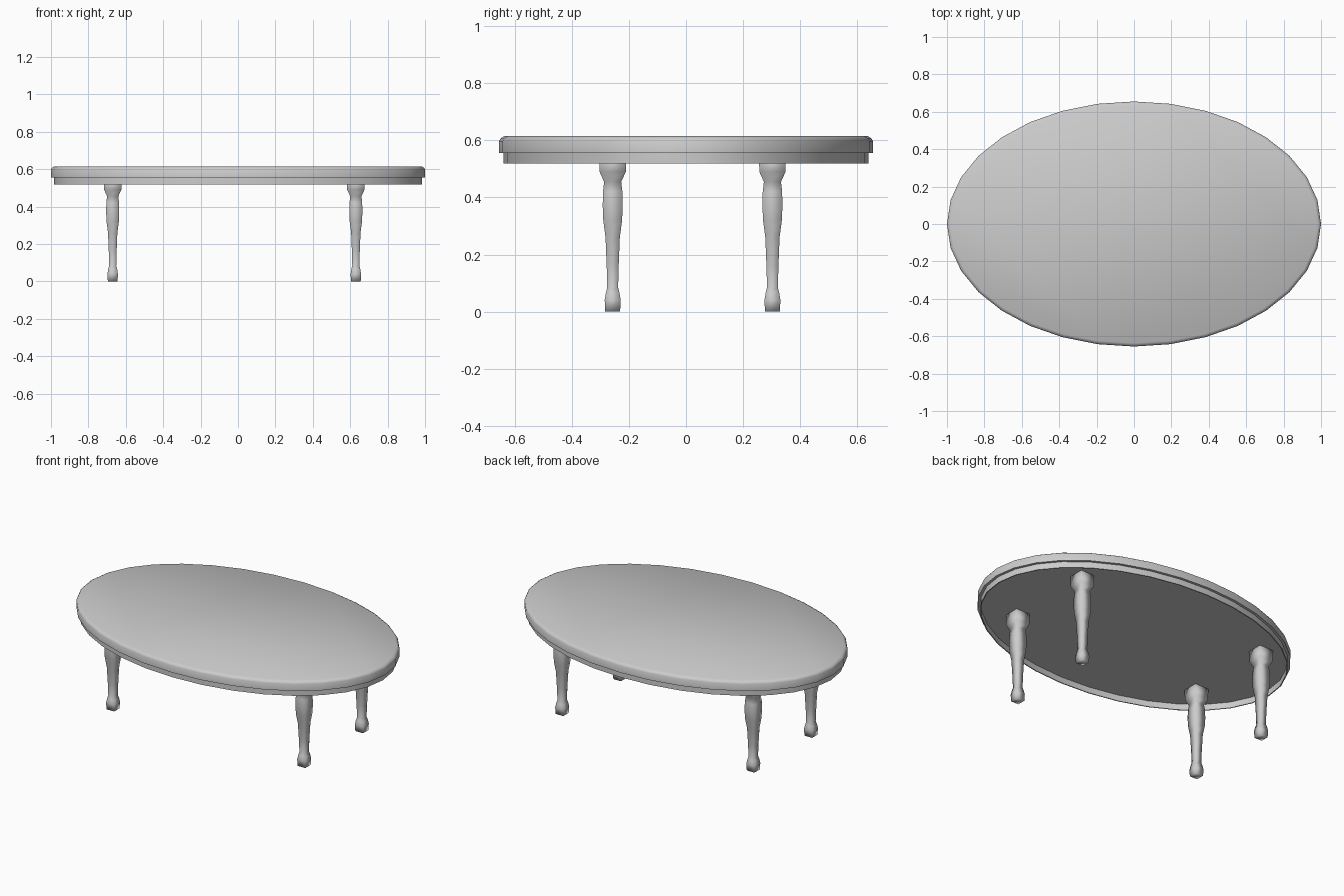
import bpy, bmesh, math

if "Cube" in bpy.data.objects:
    bpy.data.objects.remove(bpy.data.objects["Cube"])


def loft(name, rings, caps=True, close=False):
    """Skin a list of equal-length point rings into one smooth mesh."""
    bm = bmesh.new()
    loops = [[bm.verts.new(p) for p in ring] for ring in rings]
    n = len(loops[0])
    pairs = list(zip(loops, loops[1:]))
    if close:
        pairs.append((loops[-1], loops[0]))
    for lo, hi in pairs:
        for i in range(n):
            j = (i + 1) % n
            bm.faces.new((lo[i], lo[j], hi[j], hi[i]))
    if caps:
        bm.faces.new(loops[0][::-1])
        bm.faces.new(loops[-1])
    bmesh.ops.recalc_face_normals(bm, faces=bm.faces)
    for f in bm.faces:
        f.smooth = True
    mesh = bpy.data.meshes.new(name)
    bm.to_mesh(mesh)
    bm.free()
    ob = bpy.data.objects.new(name, mesh)
    bpy.context.collection.objects.link(ob)
    return ob


def oval(inset, z, n=32):
    angles = [2 * math.pi * i / n for i in range(n)]
    return [((1 - inset) * math.cos(a), (0.655 - inset) * math.sin(a), z) for a in angles]


def square(x, y, half, z):
    return [(x + sx * half, y + sy * half, z)
            for sx, sy in ((-1, -1), (1, -1), (1, 1), (-1, 1))]


# Oval table top with a chamfered upper edge
top = loft("table_top", [oval(0, 0.556), oval(0, 0.598), oval(0.005, 0.607), oval(0.018, 0.615)])
top.data.set_sharp_from_angle(angle=math.radians(60))

# Thin apron wall, open underneath
apron = loft("apron", [oval(0.016, 0.557), oval(0.016, 0.519),
                       oval(0.022, 0.519), oval(0.022, 0.557)], caps=False, close=True)
apron.data.set_sharp_from_angle(angle=math.radians(40))

# Square-section shaped legs: (half width, height)
profile = [(0.026, 0), (0.028, 0.04), (0.024, 0.065), (0.019, 0.085), (0.021, 0.16),
           (0.025, 0.26), (0.033, 0.32), (0.035, 0.37), (0.034, 0.42),
           (0.030, 0.455), (0.046, 0.49), (0.047, 0.557)]
for side, x in (("left", -0.67), ("right", 0.63)):
    for end, y in (("front", -0.257), ("back", 0.303)):
        loft(f"{end}_{side}_leg", [square(x, y, h, z) for h, z in profile])
